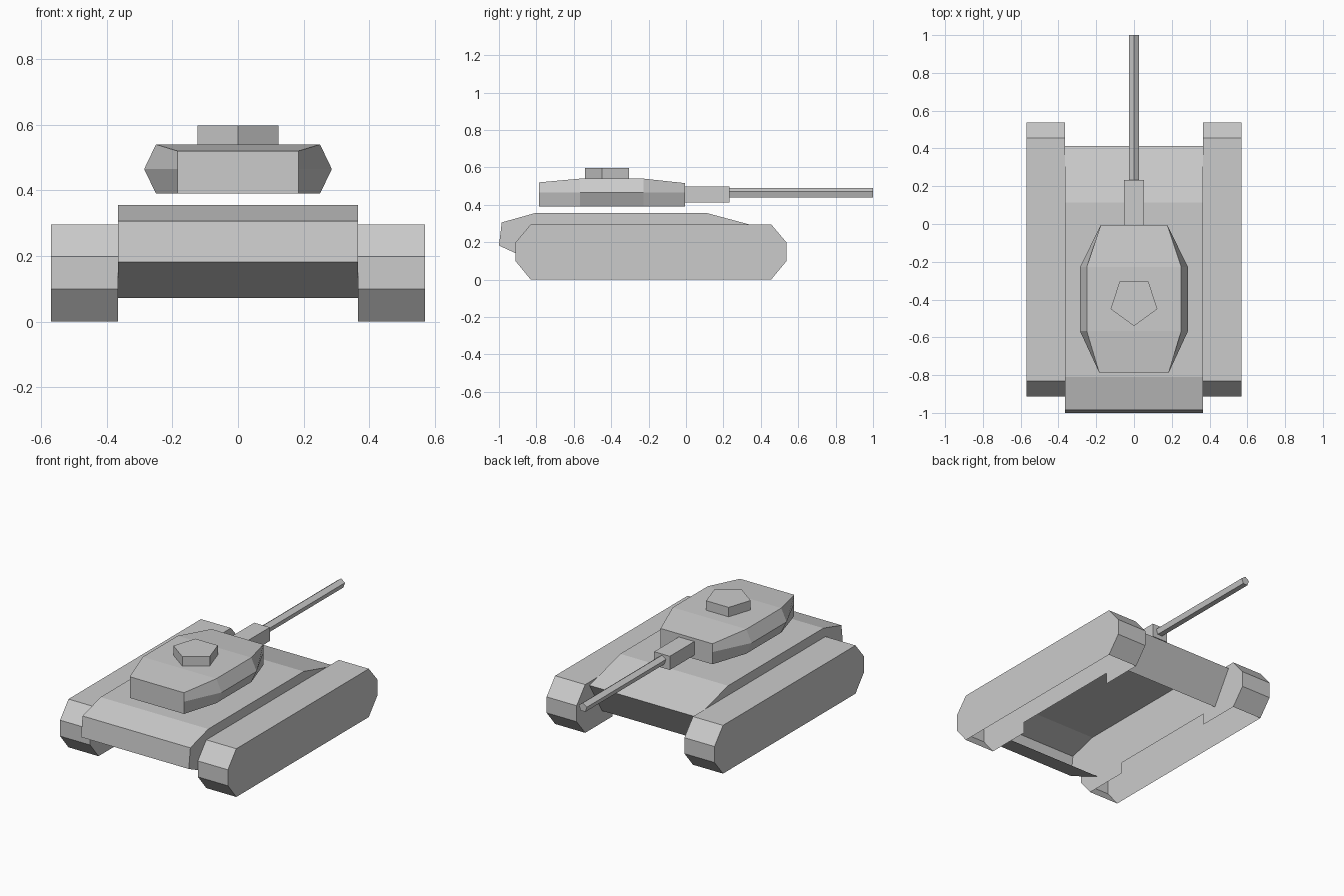
import bpy, bmesh, math

if "Cube" in bpy.data.objects:
    bpy.data.objects.remove(bpy.data.objects["Cube"])


def finish(name, bm, mirror=False):
    bmesh.ops.remove_doubles(bm, verts=bm.verts, dist=0.0005)
    bmesh.ops.recalc_face_normals(bm, faces=bm.faces)
    mesh = bpy.data.meshes.new(name)
    bm.to_mesh(mesh)
    bm.free()
    obj = bpy.data.objects.new(name, mesh)
    bpy.context.collection.objects.link(obj)
    if mirror:
        obj.modifiers.new("mirror", 'MIRROR')
    return obj


def face(bm, points):
    bm.faces.new([bm.verts.new(p) for p in points])


def strip(bm, profile, x0, x1):
    # open skin swept sideways along an unclosed (y, z) profile
    for (ya, za), (yb, zb) in zip(profile, profile[1:]):
        face(bm, [(x0, ya, za), (x0, yb, zb), (x1, yb, zb), (x1, ya, za)])


def loft(name, rings):
    # closed solid through matching rings
    bm = bmesh.new()
    for a, b in zip(rings, rings[1:]):
        for i in range(len(a)):
            j = (i + 1) % len(a)
            face(bm, [a[i], a[j], b[j], b[i]])
    face(bm, rings[0])
    face(bm, rings[-1])
    return finish(name, bm)


def pentagon(r, start):
    return [(r * math.cos(start + i * math.tau / 5),
             r * math.sin(start + i * math.tau / 5)) for i in range(5)]


# Track housings: eight-sided outline, open below, inner wall cut away
INNER, OUTER = 0.366, 0.57
track = [(-0.83, 0), (-0.912, 0.1), (-0.912, 0.198), (-0.83, 0.296),
         (0.455, 0.296), (0.538, 0.198), (0.538, 0.1), (0.455, 0)]
notch = [(0.19, 0), (0.19, 0.07), (-0.55, 0.07), (-0.55, 0)]
bm = bmesh.new()
strip(bm, track, INNER, OUTER)
face(bm, [(OUTER, y, z) for y, z in track])
face(bm, [(INNER, y, z) for y, z in track + notch])
finish("track_housings", bm, mirror=True)

# Hull: open-bottomed shell, side walls only where the tracks do not cover
hull = [(-0.76, 0.072), (-1.0, 0.182), (-0.985, 0.306), (-0.81, 0.355),
        (0.115, 0.355), (0.413, 0.275), (0.29, 0.072)]
side = [(-1.0, 0.182), (-0.985, 0.306), (-0.81, 0.355), (0.115, 0.355),
        (0.335, 0.296), (-0.83, 0.296), (-0.912, 0.198), (-0.912, 0.142)]
bm = bmesh.new()
strip(bm, hull, -INNER, INNER)
for s in (-1, 1):
    face(bm, [(s * INNER, y, z) for y, z in side])
finish("hull", bm)

# Turret: six-sided cross-sections (y, edge half width, waist half width, top)
sections = [(-0.787, 0.184, 0.184, 0.52), (-0.567, 0.25, 0.286, 0.54),
            (-0.228, 0.25, 0.286, 0.54), (-0.005, 0.176, 0.176, 0.516)]
loft("turret", [[(-w, y, 0.39), (w, y, 0.39), (m, y, 0.465),
                 (w, y, t), (-w, y, t), (-m, y, 0.465)]
                for y, w, m, t in sections])

# Commander hatch
loft("hatch", [[(x, y - 0.41, z) for x, y in pentagon(0.13, -math.pi / 2)]
               for z in (0.535, 0.598)])

# Gun mount and barrel
loft("gun_mount", [[(-0.053, y, 0.413), (0.053, y, 0.413),
                    (0.053, y, 0.497), (-0.053, y, 0.497)]
                   for y in (-0.005, 0.233)])
loft("gun_barrel", [[(x, y, z + 0.462) for x, z in pentagon(0.028, math.pi / 2)]
                    for y in (0.233, 1.0)])
